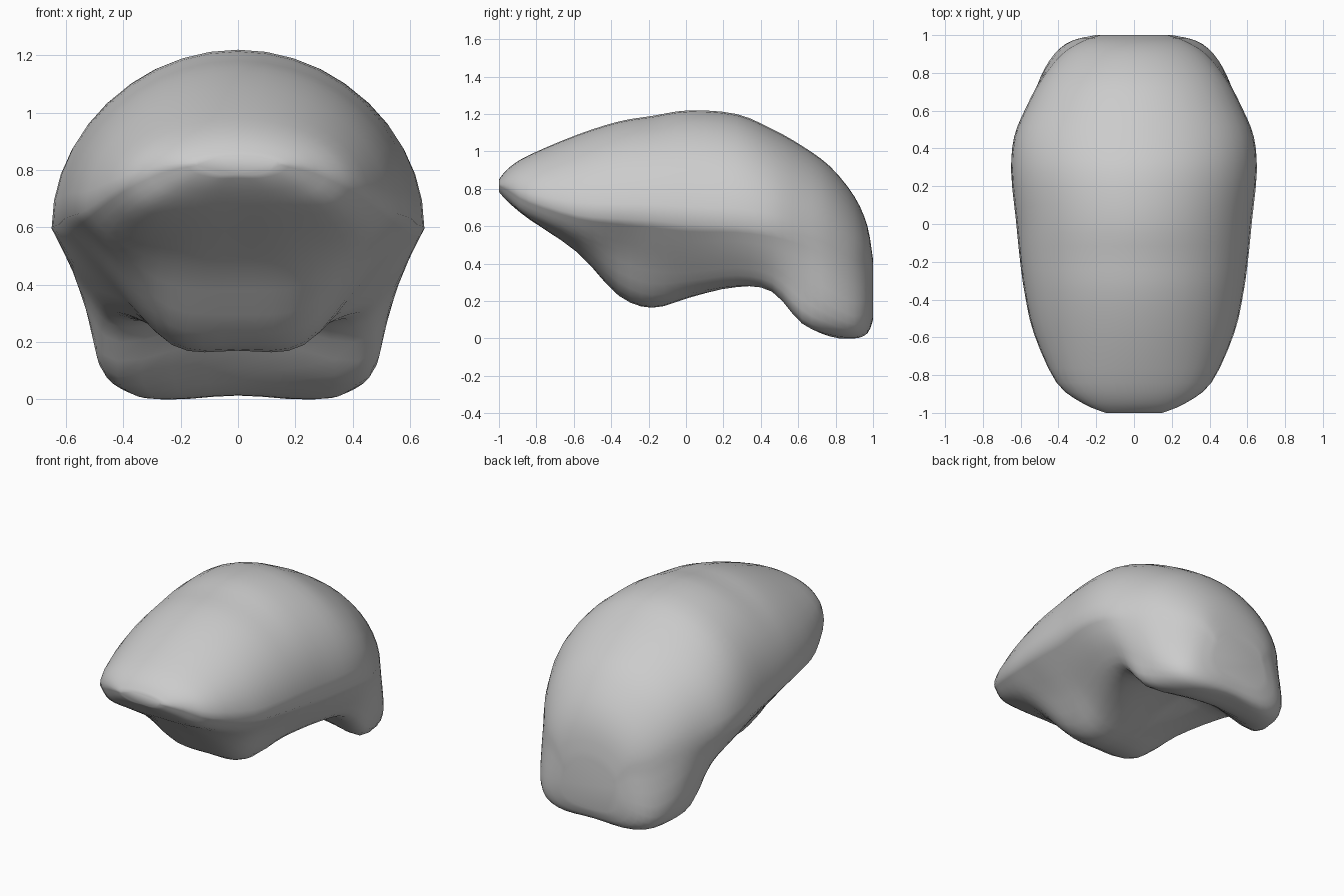
import bpy, bmesh, math

if "Cube" in bpy.data.objects:
    bpy.data.objects.remove(bpy.data.objects["Cube"])

# Cross-sections from front to back:
# y, top z, half width, rim z, under-flank x/z, keel-edge x/z, centre underside z
SECTIONS = [
    (-1.00, 0.85, 0.15, 0.82, 0.12, 0.80, 0.06, 0.785, 0.785),
    (-0.95, 0.91, 0.27, 0.80, 0.22, 0.75, 0.12, 0.73, 0.73),
    (-0.84, 0.98, 0.41, 0.74, 0.34, 0.66, 0.17, 0.64, 0.64),
    (-0.58, 1.09, 0.53, 0.66, 0.42, 0.55, 0.22, 0.47, 0.46),
    (-0.36, 1.16, 0.58, 0.64, 0.42, 0.47, 0.24, 0.26, 0.23),
    (-0.18, 1.19, 0.605, 0.63, 0.43, 0.42, 0.23, 0.19, 0.17),
    (0.02, 1.22, 0.625, 0.61, 0.45, 0.40, 0.27, 0.24, 0.22),
    (0.27, 1.20, 0.65, 0.60, 0.53, 0.42, 0.36, 0.28, 0.30),
    (0.46, 1.12, 0.635, 0.58, 0.54, 0.38, 0.40, 0.25, 0.32),
    (0.62, 1.03, 0.57, 0.55, 0.52, 0.27, 0.42, 0.08, 0.16),
    (0.77, 0.92, 0.49, 0.50, 0.49, 0.18, 0.37, 0.02, 0.03),
    (0.90, 0.76, 0.385, 0.42, 0.42, 0.12, 0.30, 0.005, 0.015),
    (0.97, 0.60, 0.27, 0.40, 0.33, 0.15, 0.24, 0.04, 0.03),
    (1.00, 0.42, 0.18, 0.30, 0.20, 0.20, 0.15, 0.12, 0.10),
]


def smooth_path(points, steps):
    """Catmull-Rom interpolation through a list of tuples."""
    out = []
    last = len(points) - 1
    for i in range(last):
        a, b = points[max(i - 1, 0)], points[i]
        c, d = points[i + 1], points[min(i + 2, last)]
        for s in range(steps):
            t = s / steps
            out.append(tuple(
                q + 0.5 * t * (r - p + t * (2 * p - 5 * q + 4 * r - u + t * (3 * (q - r) + u - p)))
                for p, q, r, u in zip(a, b, c, d)))
    out.append(points[-1])
    return out


def ring(sec):
    """Closed section: elliptical dome above the rim, keel or flap below it."""
    y, top, w, rim, x1, z1, x2, z2, zc = sec
    half = [(w * math.sin(a), rim + (top - rim) * math.cos(a))
            for a in (math.pi / 2 * k / 10 for k in range(10))]
    lower = [(w, rim), (x1, z1), (x2, z2), (0, zc), (-x2, z2)]
    half += smooth_path(lower, 4)[:13]
    full = half + [(-x, z) for x, z in half[-2:0:-1]]
    return [(x, y, max(z, 0)) for x, z in full]


# Domed body with underside keel and down-turned rear flap
bm = bmesh.new()
rings = [[bm.verts.new(p) for p in ring(s)] for s in smooth_path(SECTIONS, 3)]
n = len(rings[0])
for r0, r1 in zip(rings, rings[1:]):
    for i in range(n):
        j = (i + 1) % n
        bm.faces.new((r0[i], r0[j], r1[j], r1[i]))
bm.faces.new(rings[0])
bm.faces.new(rings[-1])
bmesh.ops.recalc_face_normals(bm, faces=bm.faces)
mesh = bpy.data.meshes.new("domed_shell")
bm.to_mesh(mesh)
bm.free()
shell = bpy.data.objects.new("domed_shell", mesh)
bpy.context.collection.objects.link(shell)
for poly in mesh.polygons:
    poly.use_smooth = True
